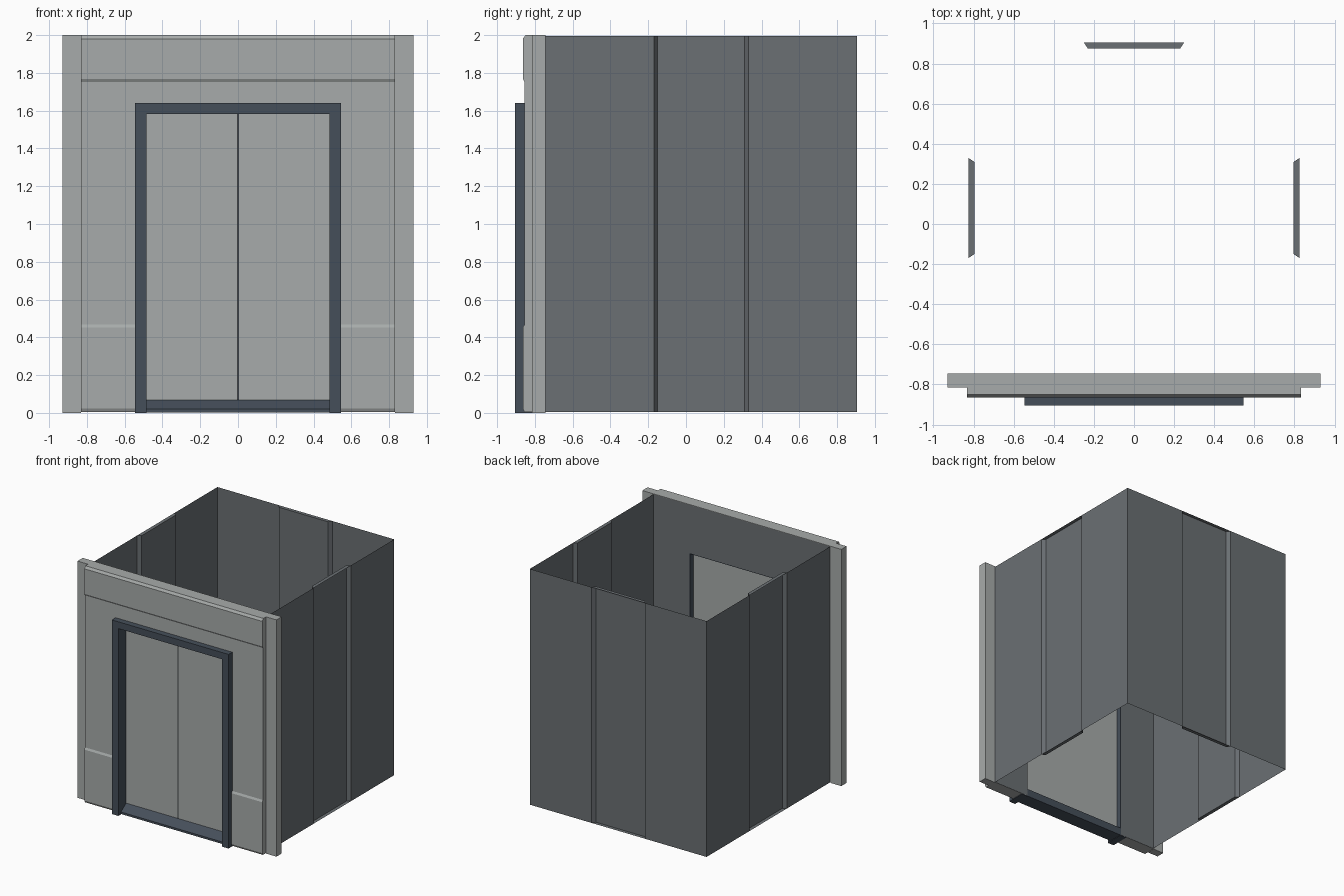
import bpy, bmesh

if "Cube" in bpy.data.objects:
    bpy.data.objects.remove(bpy.data.objects["Cube"])


def material(name, rgb):
    m = bpy.data.materials.new(name)
    m.diffuse_color = (*rgb, 1)
    m.use_nodes = True
    m.node_tree.nodes["Principled BSDF"].inputs["Base Color"].default_value = m.diffuse_color
    return m


LIGHT = material("light_grey_panel", (0.39, 0.41, 0.405))
WALL = material("dark_grey_steel", (0.145, 0.16, 0.172))
FRAME = material("blue_grey_frame", (0.06, 0.078, 0.102))
GAP = material("seam_shadow_grey", (0.05, 0.055, 0.06))


def finish(bm, name, mat, closed=True):
    if closed:
        bmesh.ops.recalc_face_normals(bm, faces=bm.faces)
    me = bpy.data.meshes.new(name)
    bm.to_mesh(me)
    bm.free()
    me.materials.append(mat)
    ob = bpy.data.objects.new(name, me)
    bpy.context.collection.objects.link(ob)
    return ob


def extrude_x(name, profile, x0, x1, mat):
    """Closed (y, z) profile swept between x0 and x1."""
    bm = bmesh.new()
    a = [bm.verts.new((x0, y, z)) for y, z in profile]
    b = [bm.verts.new((x1, y, z)) for y, z in profile]
    n = len(profile)
    for i in range(n):
        j = (i + 1) % n
        bm.faces.new((a[i], a[j], b[j], b[i]))
    bm.faces.new(a)
    bm.faces.new(b)
    return finish(bm, name, mat)


def box(name, x0, x1, y0, y1, z0, z1, mat):
    return extrude_x(name, [(y0, z0), (y1, z0), (y1, z1), (y0, z1)], x0, x1, mat)


W, BACK, FRONT = 0.826, 0.905, -0.745   # cabin inner extents
OPEN_X, OPEN_Z = 0.49, 1.59             # door opening

# Thin cabin shell: right, back and left walls, each with a recessed channel
D, C = 0.03, 0.08
right = [(W, FRONT), (W, C - 0.25), (W - D, C - 0.23), (W - D, C + 0.23), (W, C + 0.25), (W, BACK)]
back = [(0.25, BACK), (0.23, BACK - D), (-0.23, BACK - D), (-0.25, BACK)]
left = [(-x, y) for x, y in reversed(right)]
path = right + back + left
bm = bmesh.new()
lo = [bm.verts.new((x, y, 0.004)) for x, y in path]
hi = [bm.verts.new((x, y, 1.996)) for x, y in path]
for i in range(len(path) - 1):
    bm.faces.new((lo[i], lo[i + 1], hi[i + 1], hi[i]))
for s in (1, 6, 11):                    # channel end caps
    bm.faces.new(lo[s:s + 4])
    bm.faces.new(hi[s:s + 4])
finish(bm, "cabin_walls", WALL)

# Inner lining of the front wall, around the door opening
bm = bmesh.new()
for x0, x1, z0, z1 in ((-W, -OPEN_X, 0.004, 1.996), (OPEN_X, W, 0.004, 1.996),
                       (-OPEN_X, OPEN_X, OPEN_Z, 1.996)):
    bm.faces.new([bm.verts.new((x, FRONT + 0.001, z))
                  for x, z in ((x1, z0), (x0, z0), (x0, z1), (x1, z1))])
finish(bm, "front_inner_lining", WALL, closed=False)

# Facade: raised frieze on top, raised base below, with bevelled steps
IN, MID, OUT = FRONT, -0.855, -0.864
frieze = [(IN, 2.0), (-0.85, 2.0), (OUT, 1.98), (OUT, 1.768), (MID, 1.752)]
base = [(MID, 0.468), (OUT, 0.452), (OUT, 0.022), (MID, 0.004), (IN, 0.004)]
extrude_x("facade_header", frieze + [(MID, OPEN_Z), (IN, OPEN_Z)], -OPEN_X, OPEN_X, LIGHT)
for side, s in (("left", -1), ("right", 1)):
    extrude_x(f"facade_panel_{side}", frieze + base, s * OPEN_X, s * 0.832, LIGHT)
    box(f"corner_pilaster_{side}", s * 0.832, s * 0.93, -0.815, IN, 0, 2, LIGHT)
    # Door frame post
    box(f"frame_post_{side}", s * 0.485, s * 0.545, -0.905, -0.747, 0, 1.64, FRAME)
    # Sliding door leaf
    box(f"door_leaf_{side}", s * 0.005, s * 0.487, -0.80, -0.79, 0.03, 1.6, LIGHT)

box("frame_lintel", -0.485, 0.485, -0.905, -0.747, 1.583, 1.64, FRAME)

# Sloping sill under the doors
extrude_x("door_sill", [(-0.87, 0.003), (-0.87, 0.02), (-0.80, 0.068), (-0.747, 0.068), (-0.747, 0.003)],
          -0.486, 0.486, FRAME)

# Seam between the leaves, closed from behind
box("door_seam", -0.005, 0.005, -0.798, -0.793, 0.03, 1.6, GAP)
box("door_seam_backing", -0.005, 0.005, -0.793, -0.79, 0.03, 1.6, LIGHT)
